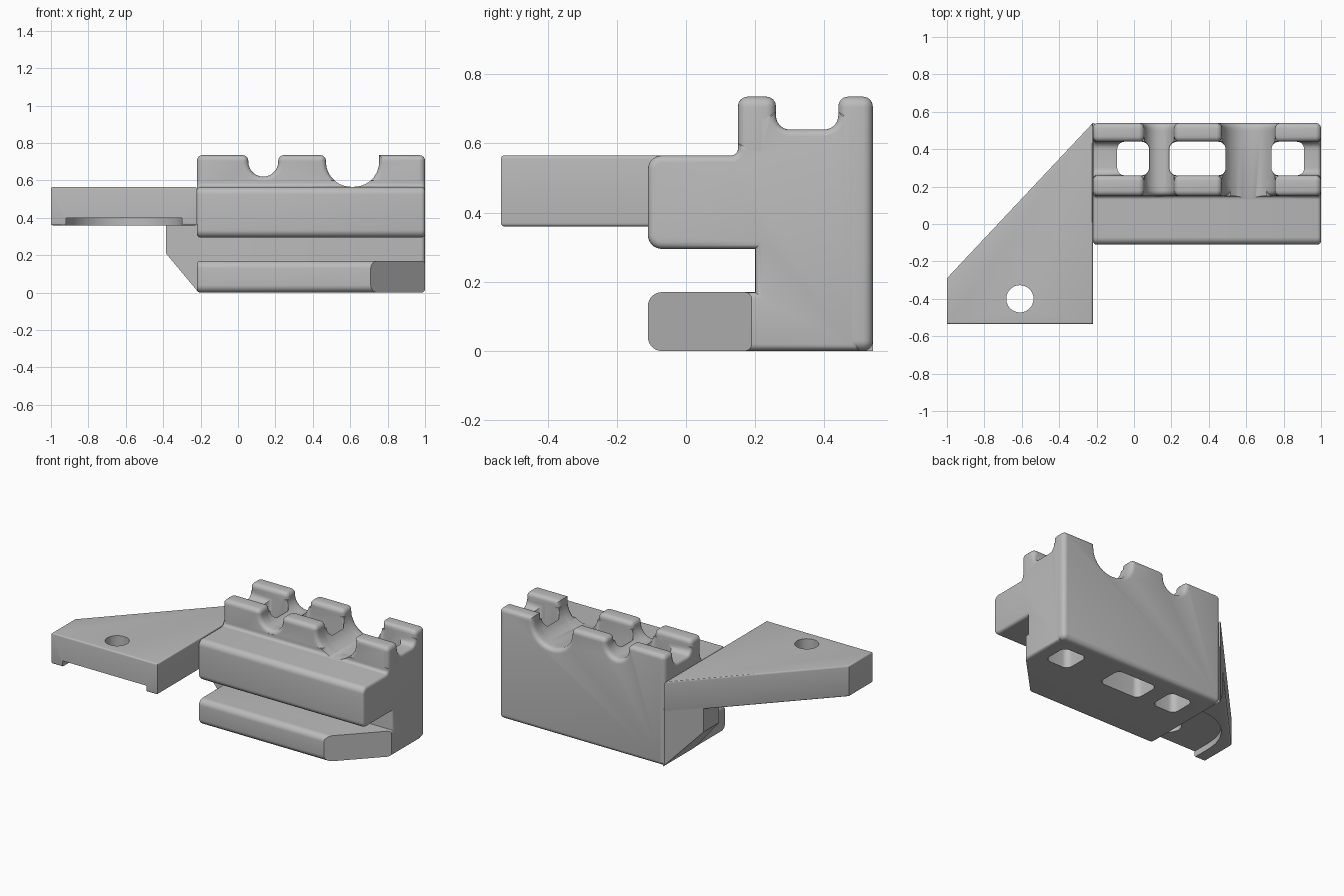
import bpy, bmesh, math
from mathutils import Vector

if "Cube" in bpy.data.objects:
    bpy.data.objects.remove(bpy.data.objects["Cube"], do_unlink=True)

grey = bpy.data.materials.new("plain_grey")
grey.use_nodes = True
COLOUR = (0.5, 0.5, 0.5, 1)
grey.diffuse_color = COLOUR
grey.node_tree.nodes["Principled BSDF"].inputs["Base Color"].default_value = COLOUR

LEFT, RIGHT, TOP = -0.22, 1.0, 0.735


def rounded(corners, segs=7):
    """Outline from (u, v[, radius]) corners, with filleted corners."""
    out = []
    n = len(corners)
    for i, c in enumerate(corners):
        p = Vector(c[:2])
        r = c[2] if len(c) > 2 else 0
        new = [p]
        if r:
            a = (Vector(corners[i - 1][:2]) - p).normalized()
            b = (Vector(corners[(i + 1) % n][:2]) - p).normalized()
            half = a.angle(b) / 2
            centre = p + (a + b).normalized() * (r / math.sin(half))
            start = p + a * (r / math.tan(half)) - centre
            end = p + b * (r / math.tan(half)) - centre
            sweep = start.angle(end)
            new = [centre + (start * math.sin(sweep * (1 - k / segs))
                             + end * math.sin(sweep * k / segs)) / math.sin(sweep)
                   for k in range(segs + 1)]
        for q in new:
            if not out or (q - out[-1]).length > 1e-4:
                out.append(q)
    return out


def prism(name, corners, axis, lo, hi, bevel=0):
    """Extrude an outline along an axis, optionally rounding both end rims."""
    place = {"x": lambda u, v, w: (w, u, v),
             "y": lambda u, v, w: (u, w, v),
             "z": lambda u, v, w: (u, v, w)}[axis]
    pts = rounded(corners)
    bm = bmesh.new()
    rings = [[bm.verts.new(place(p.x, p.y, w)) for p in pts] for w in (lo, hi)]
    caps = [bm.faces.new(ring) for ring in rings]
    for i in range(len(pts)):
        j = (i + 1) % len(pts)
        bm.faces.new((rings[0][i], rings[0][j], rings[1][j], rings[1][i]))
    bmesh.ops.recalc_face_normals(bm, faces=bm.faces)
    if bevel:
        bmesh.ops.bevel(bm, geom=[e for f in caps for e in f.edges], offset=bevel,
                        segments=4, profile=0.5, affect="EDGES", clamp_overlap=False)
    mesh = bpy.data.meshes.new(name)
    bm.to_mesh(mesh)
    bm.free()
    mesh.materials.append(grey)
    ob = bpy.data.objects.new(name, mesh)
    bpy.context.collection.objects.link(ob)
    return ob


def activate(ob):
    bpy.ops.object.select_all(action="DESELECT")
    ob.select_set(True)
    bpy.context.view_layer.objects.active = ob


def cut(ob, cutter):
    mod = ob.modifiers.new("cut", "BOOLEAN")
    mod.operation, mod.solver, mod.object = "DIFFERENCE", "EXACT", cutter
    cutter.hide_render = True
    activate(ob)
    bpy.ops.object.modifier_apply(modifier=mod.name)
    bpy.data.objects.remove(cutter, do_unlink=True)


def box(x0, x1, y0, y1, r=0):
    return [(x0, y0, r), (x1, y0, r), (x1, y1, r), (x0, y1, r)]


# Cradle notches across the top: left, right, bottom, bowl radius, right lip radius
NOTCHES = [(0.055, 0.215, 0.62, 0.08, 0.03), (0.47, 0.755, 0.566, 0.134, 0)]

# Jaw body: two clamping jaws, rear core and channel floor
jaw_body = prism("jaw_body", [
    (-0.11, 0, 0.04), (-0.11, 0.17, 0.04), (0.2, 0.17), (0.2, 0.295),
    (-0.11, 0.295, 0.04), (-0.11, 0.565, 0.04), (0.15, 0.565, 0.02), (0.15, 0.6),
    (0.2, 0.6), (0.2, 0.69), (0.26, 0.69), (0.26, 0.64, 0.04),
    (0.44, 0.64, 0.04), (0.44, 0.69), (0.5, 0.69), (0.5, 0)],
    "x", LEFT, RIGHT, 0.02)
for x0, x1, z, r, lip in NOTCHES:
    cut(jaw_body, prism("notch_cutter", [(x0, 0.9), (x0, z, r), (x1, z, r), (x1, 0.9)],
                        "y", 0.1, 0.6))
for x0, x1 in ((-0.09, 0.08), (0.19, 0.49), (0.735, 0.91)):
    cut(jaw_body, prism("window_cutter", box(x0, x1, 0.26, 0.44, 0.04), "z", -0.1, 0.9))
cut(jaw_body, prism("jaw_corner_cutter", [(0.7, -0.12), (1, 0.19), (1.1, 0.19),
                                          (1.1, -0.2), (0.7, -0.2)], "z", -0.1, 0.23))


# Front and rear cradle walls with rounded rims
def wall(name, y0, y1, bottom):
    outline = [(LEFT, bottom, 0.03), (LEFT, TOP, 0.03)]
    for x0, x1, z, r, lip in NOTCHES:
        outline += [(x0, TOP, 0.03), (x0, z, r), (x1, z, r), (x1, TOP, lip)]
    outline += [(RIGHT, TOP, 0.03), (RIGHT, bottom, 0.03)]
    return prism(name, outline, "y", y0, y1, 0.028)


front_wall = wall("front_cradle_wall", 0.15, 0.26, 0.4)
rear_wall = wall("rear_cradle_wall", 0.44, 0.54, 0)

# Side mounting plate with a screw hole and an underside recess
plate = prism("mounting_plate", [(-1, -0.535), (LEFT, -0.535), (LEFT, 0.54), (-1, -0.29)],
              "z", 0.36, 0.565, 0.01)
cut(plate, prism("recess_cutter", [(-0.92, -0.7), (-0.3, -0.7), (-0.3, -0.09, 0.309),
                                   (-0.92, -0.09, 0.309)], "z", 0.2, 0.4))
cut(plate, prism("hole_cutter", box(-0.683, -0.537, -0.473, -0.327, 0.0729), "z", 0.2, 0.8))

# Gusset bracing the plate against the body
gusset = prism("plate_gusset", [(-0.21, 0), (-0.385, 0.21), (-0.385, 0.38), (-0.21, 0.38)],
               "y", 0.2, 0.6)
cut(gusset, prism("gusset_cutter", [(-1, -0.29), (LEFT, 0.54), (-0.1, 0.54),
                                    (-0.1, 0.9), (-1, 0.9)], "z", -0.1, 0.8))

for ob in (jaw_body, front_wall, rear_wall, plate, gusset):
    activate(ob)
    bpy.ops.object.shade_smooth_by_angle(angle=math.radians(33))
